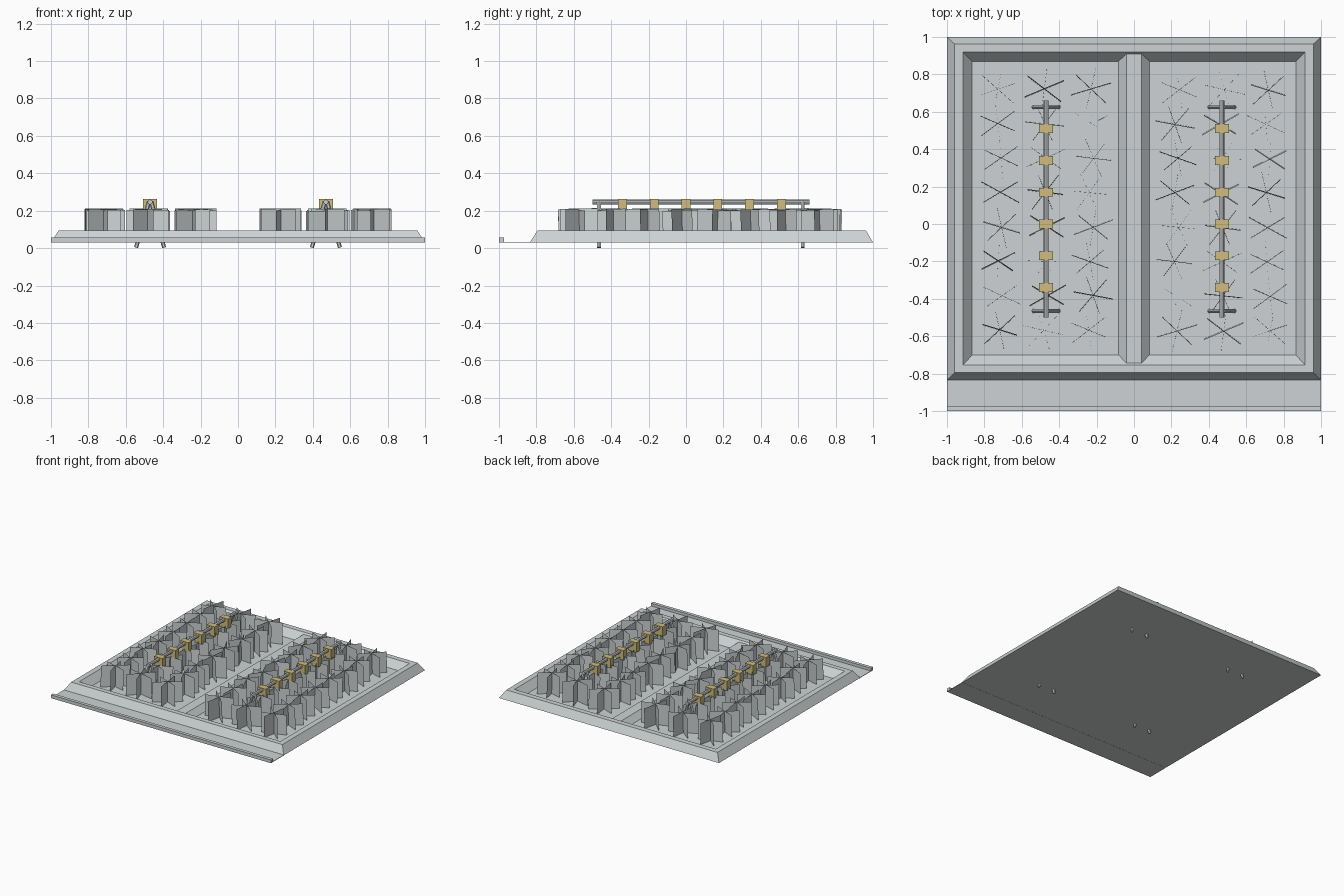
import bpy, bmesh, math, random
from mathutils import Matrix, Vector

random.seed(4)
if "Cube" in bpy.data.objects:
    bpy.data.objects.remove(bpy.data.objects["Cube"])

FLOOR = 0.035
MID_Y = 0.08
BED_X = 0.47


def material(name, rgb):
    m = bpy.data.materials.new(name)
    m.use_nodes = True
    m.diffuse_color = (*rgb, 1)
    m.node_tree.nodes["Principled BSDF"].inputs["Base Color"].default_value = (*rgb, 1)
    return m


grey = material("pale grey", (0.61, 0.65, 0.66))
yellow = material("straw yellow", (0.62, 0.51, 0.21))


def finish(bm, name, mat, recalc=True):
    if recalc:
        bmesh.ops.recalc_face_normals(bm, faces=bm.faces)
    mesh = bpy.data.meshes.new(name)
    bm.to_mesh(mesh)
    bm.free()
    mesh.materials.append(mat)
    ob = bpy.data.objects.new(name, mesh)
    bpy.context.collection.objects.link(ob)
    return ob


def box(name, size, centre, mat):
    bm = bmesh.new()
    bmesh.ops.create_cube(bm, size=1, matrix=Matrix.Translation(centre) @ Matrix.Diagonal((*size, 1)))
    return finish(bm, name, mat)


def rod(name, start, end, radius, sides):
    a, b = Vector(start), Vector(end)
    turn = (b - a).to_track_quat("Z", "Y").to_matrix().to_4x4()
    bm = bmesh.new()
    bmesh.ops.create_cone(bm, cap_ends=True, segments=sides, radius1=radius, radius2=radius,
                          depth=(b - a).length, matrix=Matrix.Translation((a + b) / 2) @ turn)
    return finish(bm, name, grey)


# Sloped planter frame: rectangles lofted up, across the rim and down to the floor
bm = bmesh.new()
rings = []
for x, front, back, z in [(1, -0.835, 1, 0.03), (0.96, -0.795, 0.963, 0.093),
                          (0.915, -0.755, 0.92, 0.093), (0.865, -0.70, 0.87, FLOOR)]:
    rings.append([bm.verts.new(p) for p in
                  [(-x, front, z), (x, front, z), (x, back, z), (-x, back, z)]])
for low, high in zip(rings, rings[1:]):
    for i in range(4):
        j = (i + 1) % 4
        bm.faces.new((low[i], low[j], high[j], high[i]))
bm.faces.new(rings[-1])
bm.faces.new(rings[0][::-1])
finish(bm, "planter_frame", grey)

# Ridge between the two beds
bm = bmesh.new()
profile = [(-0.083, FLOOR), (0.083, FLOOR), (0.04, 0.081), (-0.04, 0.081)]
face = bm.faces.new([bm.verts.new((x, -0.743, z)) for x, z in profile])
end = bmesh.ops.extrude_face_region(bm, geom=[face])
bmesh.ops.translate(bm, vec=(0, 1.651, 0),
                    verts=[g for g in end["geom"] if isinstance(g, bmesh.types.BMVert)])
if not face.is_valid or len(bm.faces) < 6:
    bmesh.ops.holes_fill(bm, edges=bm.edges)
finish(bm, "centre_ridge", grey)

# Flat apron and its raised front lip
box("front_apron", (2, 0.18, 0.004), (0, -0.91, 0.031), grey)
box("front_lip", (2, 0.027, 0.026), (0, -0.9865, 0.043), grey)

# Plants: three upright crossed cards each, in a three by eight grid
bm = bmesh.new()
for col in (-0.72, -BED_X, -0.23):
    for row in range(8):
        centre = Vector((col + random.uniform(-0.015, 0.015), 0.72 - row * 0.184, FLOOR))
        yaw = random.uniform(0, math.pi)
        lean = Matrix.Rotation(random.uniform(-0.04, 0.04), 4, "X")
        for k in range(3):
            spin = Matrix.Rotation(yaw + k * math.pi / 3, 4, "Z")
            w = random.uniform(0.095, 0.115)
            h = random.uniform(0.165, 0.177)
            corners = [(-w, 0, 0), (w, 0, 0), (w, 0, h), (-w, 0, h)]
            bm.faces.new([bm.verts.new(centre + (lean @ spin @ Vector(c))) for c in corners])
plants = finish(bm, "right_plants", grey, recalc=False)

# The other bed is the same planting turned half round
other = bpy.data.objects.new("left_plants", plants.data)
other.rotation_euler.z = math.pi
other.location.y = 0.15
bpy.context.collection.objects.link(other)

# Rail on A-frame legs with clips along it, over each bed
for side, x in (("right", -BED_X), ("left", BED_X)):
    rod(side + "_rail", (x, MID_Y - 0.58, 0.246), (x, MID_Y + 0.58, 0.246), 0.0135, 8)
    for end_name, y in (("front", MID_Y - 0.545), ("back", MID_Y + 0.545)):
        for leg, s in (("a", -1), ("b", 1)):
            rod(f"{side}_{end_name}_leg_{leg}", (x + s * 0.075, y, 0.003),
                (x + s * 0.006, y, 0.25), 0.011, 6)
    for i in range(6):
        box(f"{side}_clip_{i + 1}", (0.074, 0.047, 0.08),
            (x, MID_Y + 0.005 + (i - 2.5) * 0.17, 0.222), yellow)
